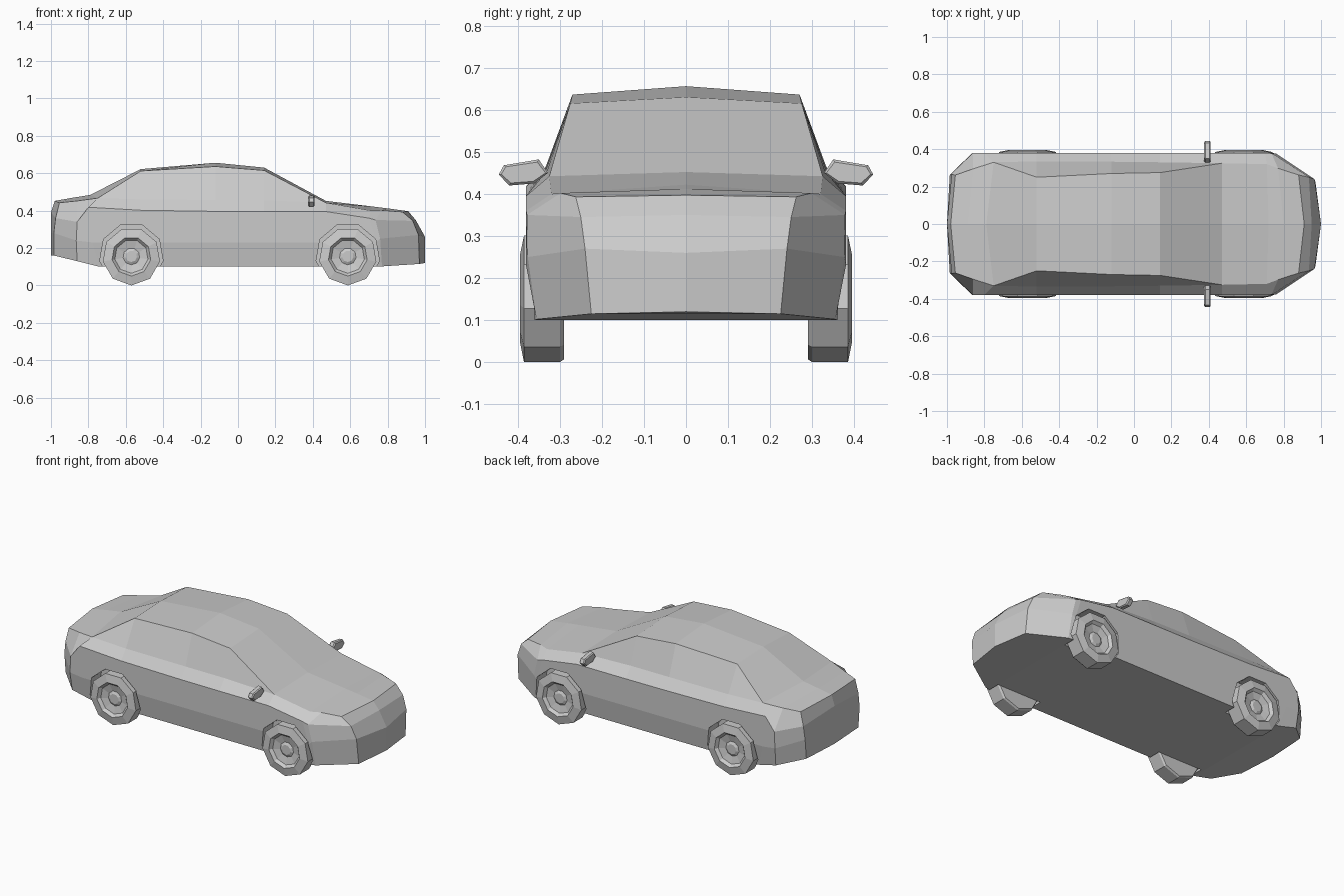
import bpy, bmesh, math

if "Cube" in bpy.data.objects:
    bpy.data.objects.remove(bpy.data.objects["Cube"])


def finish(bm, name):
    bmesh.ops.remove_doubles(bm, verts=bm.verts, dist=0.0005)
    bmesh.ops.dissolve_degenerate(bm, edges=bm.edges, dist=0.0004)
    bmesh.ops.recalc_face_normals(bm, faces=bm.faces)
    me = bpy.data.meshes.new(name)
    bm.to_mesh(me)
    bm.free()
    ob = bpy.data.objects.new(name, me)
    bpy.context.collection.objects.link(ob)
    return ob


def section(x, belt_z, shoulder, top, centre_z):
    # half cross-section: bottom, mid side, belt, shoulder, top edge, centre
    return [(x, .36, .10), (x, .38, .23), (x, .38, belt_z),
            (x, *shoulder), (x, *top), (x, 0, centre_z)]


def end(bottom, mid, belt, top, centre):
    return [bottom, mid, belt, top, top, centre]


# Body: half sections from tail to nose, joined and mirrored
tail = end((-1, 0, .16), (-1, 0, .28), (-1, 0, .39), (-.98, 0, .452), (-.98, 0, .452))
tail_edge = end((-.985, .25, .16), (-.985, .262, .28), (-.975, .265, .36),
                (-.955, .262, .442), (-.98, 0, .452))
tail_corner = end((-.86, .365, .13), (-.865, .38, .24), (-.86, .38, .34),
                  (-.86, .295, .452), (-.89, 0, .468))
deck = end((-.74, .36, .10), (-.78, .38, .23), (-.80, .38, .418),
           (-.75, .33, .467), (-.79, 0, .484))
cabin = [section(-.52, .402, (.335, .46), (.25, .612), .622),
         section(-.12, .396, (.333, .457), (.27, .636), .656),
         section(.14, .395, (.33, .455), (.275, .615), .63)]
cowl = section(.47, .395, (.325, .442), (.325, .442), .452)
hood = end((.74, .36, .10), (.74, .38, .23), (.70, .38, .36), (.71, .32, .40), (.72, 0, .422))
nose_corner = end((.77, .355, .102), (.76, .376, .25), (.735, .378, .35),
                  (.77, .298, .402), (.80, 0, .412))
nose_edge = end((.97, .225, .115), (.965, .24, .27), (.935, .25, .345),
                (.88, .262, .393), (.91, 0, .397))
nose = end((1, 0, .12), (1, 0, .26), (.95, 0, .35), (.91, 0, .397), (.91, 0, .397))
rings = [tail, tail_edge, tail_corner, deck, *cabin, cowl, hood, nose_corner, nose_edge, nose]

bm = bmesh.new()
for s in (1, -1):
    grid = [[bm.verts.new((x, s * y, z)) for x, y, z in [(r[0][0], 0, r[0][2])] + r]
            for r in rings]
    for a, b in zip(grid, grid[1:]):
        for j in range(len(a) - 1):
            bm.faces.new((a[j], b[j], b[j + 1], a[j + 1]))
body = finish(bm, "car_body")


def lathe(name, x, z, side, profile, sides=9):
    # closed turned shape around the y axis, one corner pointing down
    bm = bmesh.new()
    loops = []
    for r, y in profile:
        loops.append([bm.verts.new((x + r * math.sin(2 * math.pi * k / sides), side * y,
                                    z - r * math.cos(2 * math.pi * k / sides)))
                      for k in range(sides)])
    for a, b in zip(loops, loops[1:]):
        for k in range(sides):
            n = (k + 1) % sides
            bm.faces.new((a[k], a[n], b[n], b[k]))
    bm.faces.new(loops[0])
    bm.faces.new(loops[-1])
    return finish(bm, name)


# Wheels and the arches cut for them
tyre = [(.148, .29), (.155, .30), (.155, .385), (.105, .395), (.09, .378), (.045, .368), (.03, .376)]
for end_name, x in (("rear", -.57), ("front", .587)):
    for side_name, s in (("left", 1), ("right", -1)):
        cutter = lathe("arch_cutter", x, .161, s, [(.172, .285), (.172, .5)])
        cutter.hide_render = True
        mod = body.modifiers.new("arch", 'BOOLEAN')
        mod.operation = 'DIFFERENCE'
        mod.solver = 'EXACT'
        mod.object = cutter
        bpy.context.view_layer.objects.active = body
        bpy.ops.object.modifier_apply(modifier=mod.name)
        bpy.data.objects.remove(cutter)
        lathe(f"{end_name}_{side_name}_wheel", x, .155, s, tyre)

# Door mirrors: outline in y/z, extruded along x with tapered faces
outline = [(.35, .482), (.433, .468), (.445, .446), (.42, .42), (.36, .425), (.328, .45)]
for side_name, s in (("left", 1), ("right", -1)):
    bm = bmesh.new()
    loops = []
    for x, k in ((.375, .8), (.381, 1), (.403, 1), (.409, .8)):
        loops.append([bm.verts.new((x, s * (.385 + (y - .385) * (k + 1) / 2),
                                    .45 + (z - .45) * k)) for y, z in outline])
    for a, b in zip(loops, loops[1:]):
        for i in range(6):
            n = (i + 1) % 6
            bm.faces.new((a[i], a[n], b[n], b[i]))
    bm.faces.new(loops[0])
    bm.faces.new(loops[-1])
    finish(bm, f"{side_name}_mirror")
